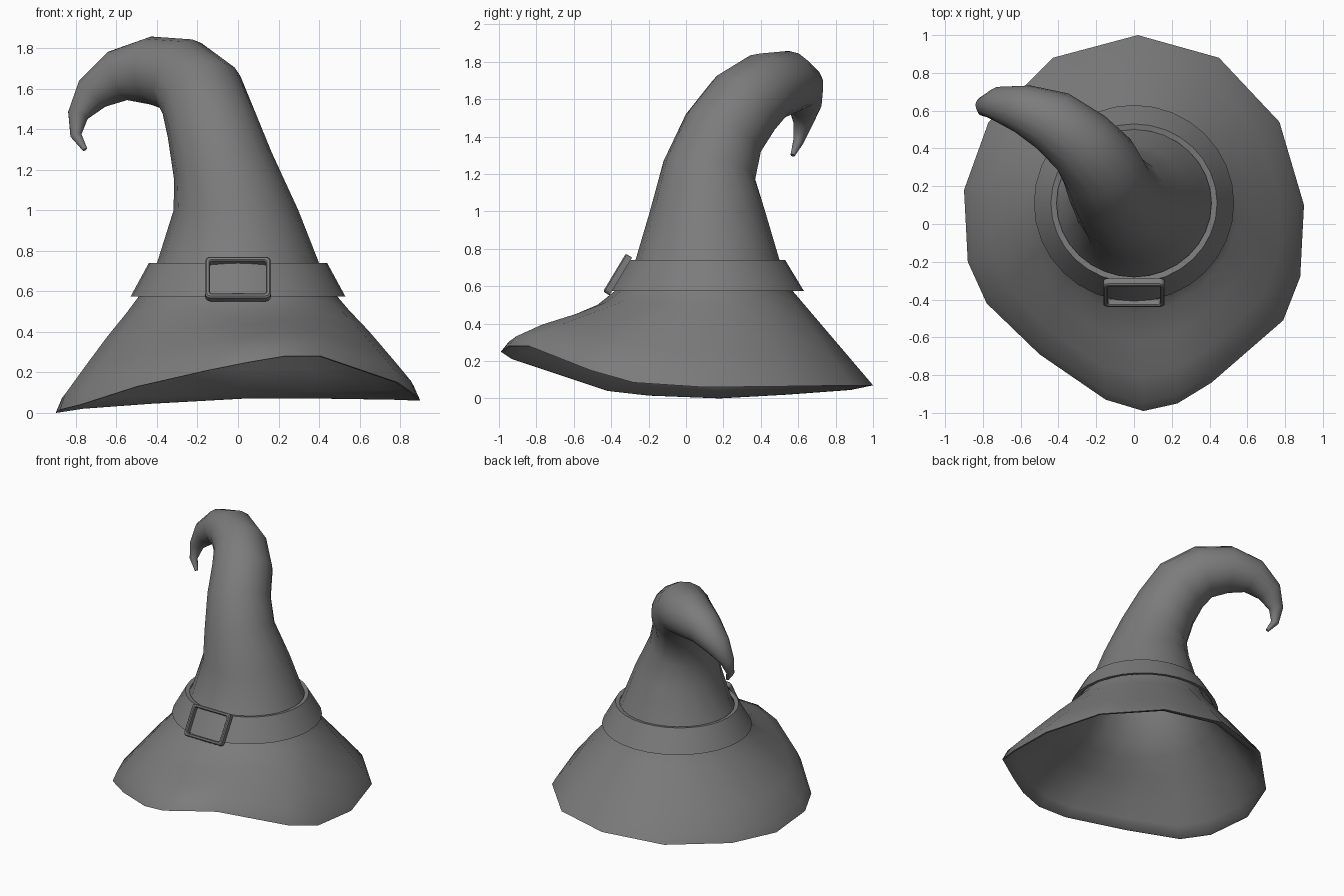
import bpy, bmesh, math
from mathutils import Vector

cube = bpy.data.objects.get("Cube")
if cube:
    bpy.data.objects.remove(cube, do_unlink=True)

SIDES = 16
grey = bpy.data.materials.new("felt grey")
grey.use_nodes = True
COLOUR = (0.2, 0.2, 0.2, 1)
grey.diffuse_color = COLOUR
grey.node_tree.nodes["Principled BSDF"].inputs["Base Color"].default_value = COLOUR


def loft(name, rings, closed=False, angle=40):
    """Skin a list of equal-length rings; close into a loop or cap both ends."""
    bm = bmesh.new()
    loops = [[bm.verts.new(p) for p in ring] for ring in rings]
    n = len(loops[0])
    pairs = list(zip(loops, loops[1:]))
    if closed:
        pairs.append((loops[-1], loops[0]))
    else:
        bm.faces.new(loops[0])
        bm.faces.new(loops[-1])
    for a, b in pairs:
        for i in range(n):
            j = (i + 1) % n
            bm.faces.new((a[i], a[j], b[j], b[i]))
    bmesh.ops.recalc_face_normals(bm, faces=bm.faces)
    mesh = bpy.data.meshes.new(name)
    bm.to_mesh(mesh)
    bm.free()
    mesh.materials.append(grey)
    mesh.shade_smooth()
    mesh.set_sharp_from_angle(angle=math.radians(angle))
    obj = bpy.data.objects.new(name, mesh)
    bpy.context.collection.objects.link(obj)
    return obj


def ellipse(cx, cy, z, rx, ry, n=SIDES):
    """Level ring that starts at the back and runs towards +x."""
    return [Vector((cx + rx * math.sin(i * math.tau / n),
                    cy + ry * math.cos(i * math.tau / n), z)) for i in range(n)]


def shrink(ring, factor, dz=0.0):
    mid = sum(ring, Vector()) / len(ring)
    return [mid + (p - mid) * factor + Vector((0, 0, dz)) for p in ring]


# Wavy brim edge, starting at the back
brim = [Vector(p) for p in (
    (.02, 1, .07), (.45, .88, .07), (.77, .54, .065), (.9, .1, .06),
    (.88, -.28, .085), (.79, -.51, .15), (.41, -.84, .28), (.23, -.95, .28),
    (.05, -.99, .25), (-.15, -.93, .21), (-.5, -.69, .13), (-.78, -.42, .04),
    (-.88, -.2, .015), (-.9, .18, 0), (-.77, .54, .02), (-.43, .88, .045))]
waist = ellipse(0, .095, .575, .49, .475)

# Brim slope: share of the way from waist to edge, lift at front and at sides
slope = [brim]
for t, front, side in ((.93, .03, .04), (.7, .025, .035), (.4, -.01, .025), (.15, -.025, .005)):
    ring = []
    for i in range(SIDES):
        c = math.cos(i * math.tau / SIDES)
        lift = front * c * c if c < 0 else 0
        lift += side * (1 - c * c)
        ring.append(waist[i].lerp(brim[i], t) + Vector((0, 0, lift)))
    slope.append(ring)
slope += [waist, ellipse(0, .115, .74, .4, .385)]

# Curled crown: centre and radius along the spine
spine = [((0, .115, .74), .39), ((-.01, .115, 1), .308), ((-.075, .125, 1.22), .25),
         ((-.13, .2, 1.42), .225), ((-.18, .31, 1.57), .215), ((-.28, .43, 1.665), .19),
         ((-.43, .545, 1.69), .168), ((-.59, .61, 1.665), .13), ((-.72, .635, 1.575), .092),
         ((-.79, .625, 1.47), .052), ((-.8, .6, 1.37), .028), ((-.755, .57, 1.3), .012)]
crown = []
direction = Vector((0, 0, 1))
across, ahead = Vector((1, 0, 0)), Vector((0, 1, 0))
for k in range(1, len(spine)):
    here, r = Vector(spine[k][0]), spine[k][1]
    before = Vector(spine[k - 1][0])
    after = Vector(spine[min(k + 1, len(spine) - 1)][0])
    tangent = (after - here).normalized() + (here - before).normalized()
    if k == 1:
        tangent = Vector((0, 0, 1))
    turn = direction.rotation_difference(tangent.normalized())
    across, ahead = turn @ across, turn @ ahead
    direction = tangent.normalized()
    crown.append([here + across * p.x + ahead * p.y for p in ellipse(0, 0, 0, r, r)])

outer = slope + crown
# Inner lining runs from inside the crown down to the brim edge
lining = [shrink(r, .95, -.01) for r in reversed(outer[1:9])] + [shrink(brim, .985, .0)]
loft("hat", lining + outer, angle=50)

# Belt: hollow tapered band
loft("belt", [ellipse(0, .11, z, rx, ry, 32) for z, rx, ry in (
    (.575, .53, .52), (.74, .44, .42), (.735, .41, .39), (.58, .5, .49))], closed=True, angle=35)


# Buckle: rounded frame leaning with the belt
def rounded(w, h, radius, depth):
    centre = Vector((0, -.37, .665))
    up = Vector((0, .12, .2)).normalized()
    out = Vector((0, -.2, .12)).normalized()
    points = []
    for q in range(4):
        sx, sz = (1, -1, -1, 1)[q], (1, 1, -1, -1)[q]
        for s in range(5):
            a = (q + s / 4) * math.pi / 2
            x = sx * (w - radius) + radius * math.cos(a)
            v = sz * (h - radius) + radius * math.sin(a)
            points.append(centre + Vector((x, 0, 0)) + up * v + out * depth)
    return points


loft("buckle", [rounded(.162, .118, .025, -.025), rounded(.162, .118, .025, .008),
                rounded(.155, .111, .02, .015), rounded(.144, .1, .016, .015),
                rounded(.138, .094, .012, .008), rounded(.138, .094, .012, -.025)],
     closed=True, angle=35)
